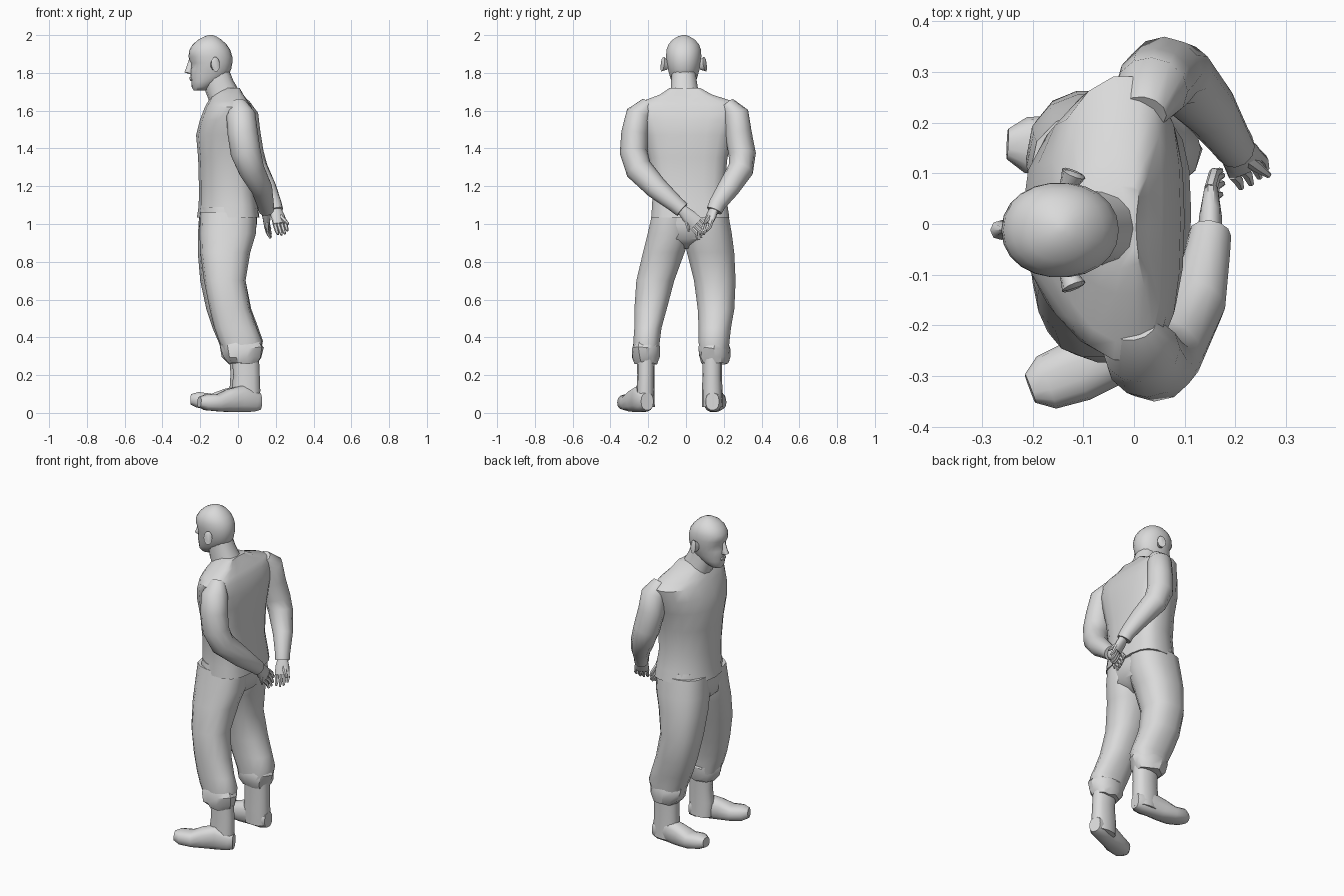
import bpy, bmesh, math, random
from mathutils import Vector

random.seed(4)
grey = bpy.data.materials.new("plain grey")
grey.diffuse_color = (0.7, 0.7, 0.7, 1)


def skin(name, rings, angle=50):
    """Join equal-length point rings into a capped, smooth-shaded body."""
    bm = bmesh.new()
    rows = [[bm.verts.new(p) for p in r] for r in rings]
    n = len(rows[0])
    for a, b in zip(rows, rows[1:]):
        for k in range(n):
            bm.faces.new((a[k], a[(k + 1) % n], b[(k + 1) % n], b[k]))
    bm.faces.new(rows[0])
    bm.faces.new(rows[-1])
    bmesh.ops.recalc_face_normals(bm, faces=bm.faces)
    me = bpy.data.meshes.new(name)
    bm.to_mesh(me)
    bm.free()
    me.materials.append(grey)
    ob = bpy.data.objects.new(name, me)
    bpy.context.collection.objects.link(ob)
    bpy.ops.object.select_all(action='DESELECT')
    ob.select_set(True)
    bpy.context.view_layer.objects.active = ob
    bpy.ops.object.shade_smooth_by_angle(angle=math.radians(angle))
    return ob


def spow(v, p):
    return math.copysign(abs(v) ** p, v)


def stack(name, rows, n=14, p=0.85, bend=0.0, jitter=0.0, angle=50):
    """Horizontal rings given as z, x0, x1, y0, y1."""
    rings = []
    for z, x0, x1, y0, y1 in rows:
        ring = []
        for k in range(n):
            a = 2 * math.pi * k / n
            c, s = math.cos(a), math.sin(a)
            j = [random.uniform(-jitter, jitter) for _ in range(3)]
            ring.append((
                (x0 + x1) / 2 + (x1 - x0) / 2 * spow(c, p) + bend * s * s + j[0],
                (y0 + y1) / 2 + (y1 - y0) / 2 * spow(s, p) + j[1], z + j[2]))
        rings.append(ring)
    return skin(name, rings, angle)


def tube(name, pts, radii, n=12, ref=(1, 0, 0), p=1.0, floor=None):
    """Rings across a path; radii are (side, ref) pairs."""
    pts = [Vector(q) for q in pts]
    rings = []
    for i, c in enumerate(pts):
        t = (pts[min(i + 1, len(pts) - 1)] - pts[max(i - 1, 0)]).normalized()
        u = t.cross(Vector(ref)).normalized()
        v = u.cross(t)
        ru, rv = radii[i]
        ring = []
        for k in range(n):
            a = 2 * math.pi * k / n
            q = c + u * ru * spow(math.cos(a), p) + v * rv * spow(math.sin(a), p)
            if floor is not None:
                q.z = max(q.z, floor)
            ring.append(q)
        rings.append(ring)
    return skin(name, rings)


# Head with shallow eye sockets
head = stack("head", [
    (1.708, -.235, -.165, -.042, .018), (1.725, -.245, -.14, -.06, .036),
    (1.755, -.247, -.09, -.077, .053), (1.785, -.252, -.05, -.087, .063),
    (1.82, -.25, -.036, -.097, .073), (1.852, -.252, -.03, -.103, .079),
    (1.885, -.262, -.03, -.106, .082), (1.92, -.258, -.04, -.105, .081),
    (1.95, -.24, -.06, -.094, .07), (1.975, -.212, -.086, -.073, .049),
    (1.992, -.18, -.113, -.045, .021), (2.0, -.155, -.135, -.02, 0)],
    n=22, p=0.95)
for v in head.data.vertices:
    if 1.84 < v.co.z < 1.87 and .02 < abs(v.co.y + .012) < .065 and v.co.x < -.2:
        v.co.x += .012
stack("nose", [(1.795, -.262, -.235, -.028, .004), (1.803, -.284, -.235, -.032, .008),
               (1.82, -.277, -.235, -.025, .001), (1.875, -.258, -.235, -.018, -.006)], n=8)
stack("lips", [(1.757, -.25, -.235, -.03, .006), (1.766, -.257, -.235, -.036, .012),
               (1.778, -.258, -.235, -.03, .006)], n=8)
for side in (-1, 1):
    y = -.012 + side * .098
    tube("ear", [(-.13, y - side * .012, 1.84), (-.125, y, 1.843),
                 (-.119, y + side * .014, 1.846), (-.118, y + side * .017, 1.846)],
         [(.018, .026), (.02, .032), (.025, .04), (.016, .028)], n=10, ref=(0, 0, 1))
stack("neck", [(1.58, -.14, .06, -.11, .1), (1.65, -.152, .03, -.09, .078),
               (1.70, -.172, .01, -.083, .068), (1.76, -.178, -.025, -.08, .058),
               (1.81, -.18, -.045, -.075, .052)])

# Shirt body, shoulders swept back
stack("shirt", [
    (1.035, -.217, .113, -.187, .232), (1.1, -.208, .105, -.182, .222),
    (1.2, -.207, .092, -.178, .207), (1.35, -.211, .092, -.2, .222),
    (1.47, -.222, .1, -.23, .25), (1.55, -.202, .092, -.262, .28),
    (1.62, -.175, .072, -.272, .295), (1.65, -.158, .055, -.235, .25),
    (1.685, -.14, .028, -.14, .14), (1.72, -.11, .004, -.088, .076)],
    n=18, bend=.04, angle=40)

# Arms folded behind the back
tube("left_sleeve", [(.0, -.2, 1.635), (.015, -.25, 1.58), (.025, -.27, 1.48),
                     (.04, -.278, 1.38), (.07, -.25, 1.29), (.125, -.155, 1.19),
                     (.145, -.055, 1.105), (.15, -.02, 1.075)],
     [(.04, .045), (.068, .077), (.073, .08), (.073, .08), (.072, .07),
      (.06, .057), (.045, .045), (.042, .042)])
tube("right_sleeve", [(.02, .22, 1.635), (.035, .265, 1.58), (.042, .277, 1.48),
                      (.06, .298, 1.37), (.09, .29, 1.29), (.15, .225, 1.19),
                      (.19, .165, 1.105), (.2, .15, 1.07)],
     [(.04, .045), (.068, .072), (.071, .077), (.072, .077), (.068, .07),
      (.058, .055), (.045, .042), (.042, .04)])


# Hands: palm, four curled fingers and a thumb
def hand(side, wrist, knuckle, across, bend1, bend2, thumb):
    w, k, ac = Vector(wrist), Vector(knuckle), Vector(across).normalized()
    b1, b2 = Vector(bend1), Vector(bend2)
    tube(side + "_palm", [w, w.lerp(k, .5), k], [(.023, .027), (.023, .04), (.016, .043)],
         n=10, ref=ac)
    for i in range(4):
        base = k + ac * (i - 1.5) * .022 - b1 * .2
        f = .85 if i in (0, 3) else 1
        tube(side + "_finger", [base, base + b1 * f, base + (b1 + b2) * f],
             [(.011, .011), (.011, .011), (.006, .006)], n=6, ref=ac)
    root = w.lerp(k, .3)
    tip = root + Vector(thumb)
    tube(side + "_thumb", [root, root.lerp(tip, .6), tip],
         [(.014, .014), (.012, .012), (.006, .006)], n=6, ref=ac)


hand("left", (.15, -.03, 1.085), (.152, .055, 1.0), (0, .7, .7),
     (.01, .035, -.035), (.015, .005, -.035), (.005, .02, -.1))
hand("right", (.2, .152, 1.085), (.222, .115, 1.0), (.65, .5, .25),
     (.012, -.012, -.038), (.008, -.02, -.025), (.06, -.045, -.06))

# Trousers
stack("trouser_seat", [(.87, -.14, .0, -.06, .07), (.92, -.198, .085, -.195, .235),
                       (1.0, -.207, .1, -.19, .235), (1.09, -.2, .1, -.175, .212)])
stack("left_trouser_leg", [
    (.3, -.065, .115, -.275, -.145), (.38, -.1, .128, -.28, -.137),
    (.45, -.125, .1, -.275, -.128), (.55, -.15, .065, -.275, -.1),
    (.7, -.18, .04, -.265, -.06), (.85, -.2, .065, -.23, -.005),
    (.95, -.204, .095, -.205, .03), (1.06, -.2, .1, -.18, .03)])
stack("right_trouser_leg", [
    (.3, -.075, .115, .07, .225), (.38, -.105, .132, .065, .232),
    (.45, -.135, .108, .065, .24), (.55, -.168, .07, .06, .258),
    (.7, -.2, .04, .04, .265), (.85, -.213, .065, .002, .258),
    (.95, -.212, .095, -.02, .245), (1.06, -.205, .1, -.02, .225)])
# Crumpled cuffs
for name, x, y0, y1 in (("left_cuff", 0, -.288, -.14), ("right_cuff", -.008, .067, .232)):
    stack(name, [(.262, x - .045, .1, y0 + .018, y1 - .01), (.295, x - .073, .122, y0, y1),
                 (.345, x - .088, .132, y0, y1), (.375, x - .09, .12, y0 + .015, y1 - .01)],
          jitter=.007, angle=30)

# Boots: shaft and foot
stack("left_boot_shaft", [(.03, -.03, .115, -.265, -.165), (.12, -.035, .118, -.262, -.168),
                          (.2, -.025, .115, -.258, -.168), (.32, -.035, .11, -.26, -.165)], n=12)
stack("right_boot_shaft", [(.03, -.04, .112, .085, .195), (.12, -.045, .112, .085, .193),
                           (.2, -.04, .11, .087, .19), (.32, -.045, .11, .085, .192)], n=12)


def foot(name, heel, toe, lift):
    h, t = Vector(heel), Vector(toe)
    # fraction, centre height, half width, half height
    prof = [(0, .06, .035, .045), (.08, .06, .047, .055), (.3, .075, .05, .072),
            (.5, .065, .055, .062), (.7, .05 + lift * .3, .062, .045),
            (.9, .048 + lift, .055, .042), (1, .05 + lift, .03, .028)]
    tube(name, [h.lerp(t, f) + Vector((0, 0, z)) for f, z, _, _ in prof],
         [(w, hh) for _, _, w, hh in prof], n=14, ref=(0, 0, 1), p=.8, floor=.004)


foot("left_boot_foot", (.115, -.205, 0), (-.205, -.325, 0), .008)
foot("right_boot_foot", (.11, .14, 0), (-.25, .158, 0), .022)
